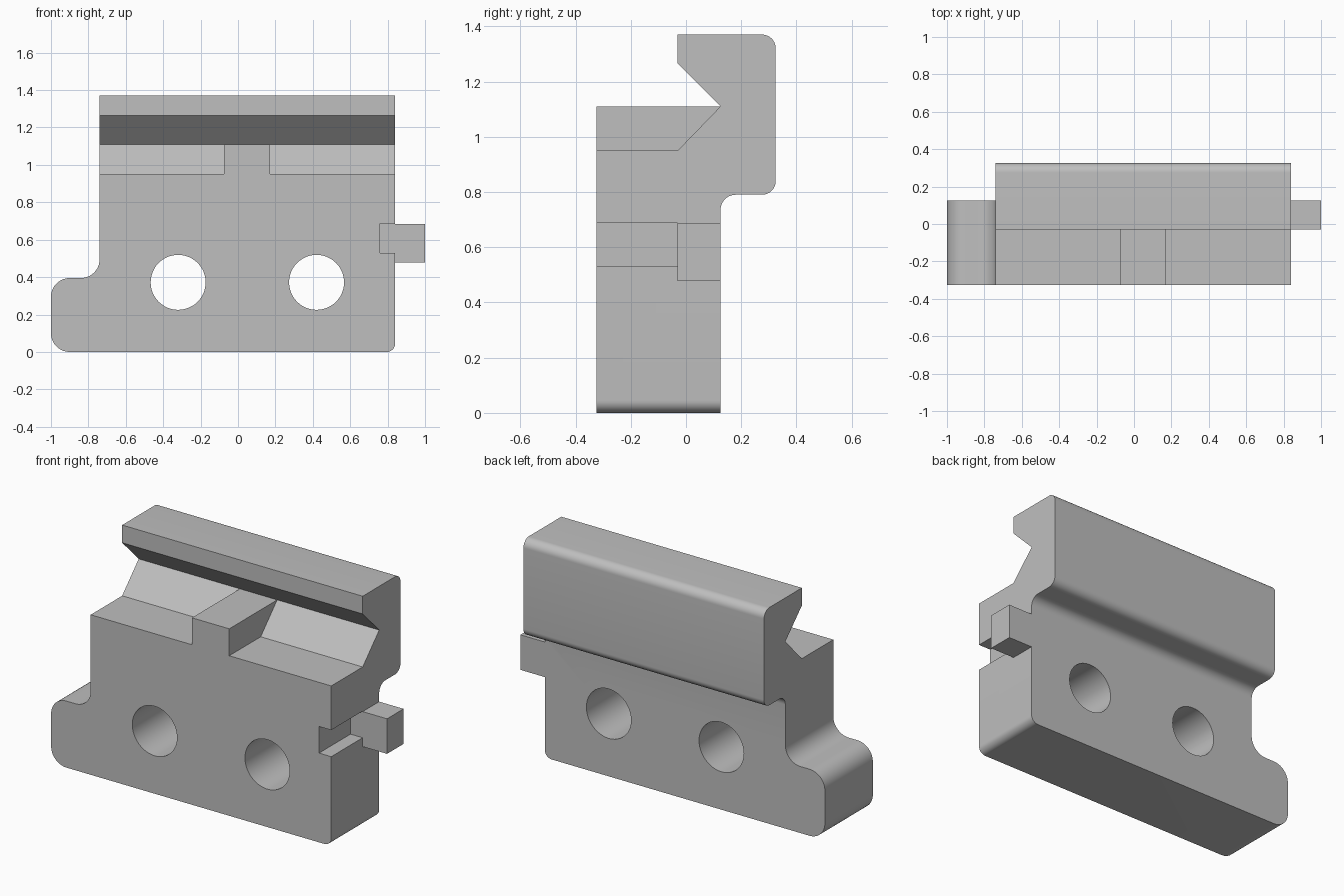
import bpy
import bmesh
import math
from mathutils import Vector

if "Cube" in bpy.data.objects:
    bpy.data.objects.remove(bpy.data.objects["Cube"], do_unlink=True)

# Single material
grey = bpy.data.materials.new("light grey")
grey.use_nodes = True
colour = (0.52, 0.52, 0.52, 1)
grey.diffuse_color = colour
grey.node_tree.nodes["Principled BSDF"].inputs["Base Color"].default_value = colour


def rounded(corners, steps=10):
    """Outline from (a, b) or (a, b, radius) right-angled corners."""
    out = []
    for i, c in enumerate(corners):
        p = Vector(c[:2])
        if len(c) == 2:
            out.append(p)
            continue
        u = (Vector(corners[i - 1][:2]) - p).normalized() * c[2]
        v = (Vector(corners[(i + 1) % len(corners)][:2]) - p).normalized() * c[2]
        for k in range(steps + 1):
            t = math.pi / 2 * k / steps
            out.append(p + u * (1 - math.sin(t)) + v * (1 - math.cos(t)))
    return out


def prism(name, outline, axis, low, high):
    """Extrude an outline along x (outline in y, z) or y (outline in x, z)."""
    bm = bmesh.new()
    place = (lambda p: (low, p.x, p.y)) if axis == "x" else (lambda p: (p.x, low, p.y))
    face = bm.faces.new([bm.verts.new(place(p)) for p in outline])
    moved = bmesh.ops.extrude_face_region(bm, geom=[face])["geom"]
    shift = Vector((high - low, 0, 0)) if axis == "x" else Vector((0, high - low, 0))
    bmesh.ops.translate(bm, vec=shift,
                        verts=[g for g in moved if isinstance(g, bmesh.types.BMVert)])
    bmesh.ops.recalc_face_normals(bm, faces=bm.faces)
    mesh = bpy.data.meshes.new(name)
    bm.to_mesh(mesh)
    bm.free()
    mesh.materials.append(grey)
    ob = bpy.data.objects.new(name, mesh)
    bpy.context.collection.objects.link(ob)
    return ob


def combine(target, other, operation):
    mod = target.modifiers.new(operation, "BOOLEAN")
    mod.operation = operation
    mod.solver = "EXACT"
    mod.object = other
    bpy.context.view_layer.objects.active = target
    bpy.ops.object.modifier_apply(modifier=mod.name)
    bpy.data.objects.remove(other, do_unlink=True)


def rect(a0, b0, a1, b1):
    return rounded([(a0, b0), (a1, b0), (a1, b1), (a0, b1)])


# Body: side profile with hooked rear jaw, trimmed by the front outline
side = rounded([(-0.325, 0), (0.125, 0), (0.125, 0.79, 0.055), (0.325, 0.79, 0.05),
                (0.325, 1.37, 0.05), (-0.03, 1.37), (-0.03, 1.265),
                (0.125, 1.11), (-0.325, 1.11)])
body = prism("clamp_body", side, "x", -1.2, 1.2)
front = rounded([(-1, 0, 0.1), (0.84, 0, 0.045), (0.84, 1.5), (-0.74, 1.5),
                 (-0.74, 0.395, 0.1), (-1, 0.395, 0.1)])
combine(body, prism("front_outline", front, "y", -0.6, 0.6), "INTERSECT")

# Sloped recesses either side of the central rib
recess = rounded([(-0.5, 0.95), (-0.03, 0.95), (0.125, 1.11), (-0.1, 1.15), (-0.5, 1.15)])
for low, high in ((-1.1, -0.075), (0.17, 1.1)):
    combine(body, prism("recess_cutter", recess, "x", low, high), "DIFFERENCE")

# Two through holes
for x in (-0.32, 0.42):
    circle = [Vector((x + 0.147 * math.cos(math.tau * k / 48),
                      0.372 + 0.147 * math.sin(math.tau * k / 48))) for k in range(48)]
    combine(body, prism("hole_cutter", circle, "y", -0.6, 0.6), "DIFFERENCE")

# Side slot and locating tab
combine(body, prism("slot_cutter", rect(0.76, 0.53, 1.1, 0.688), "y", -0.6, -0.03), "DIFFERENCE")
combine(body, prism("side_tab", rect(0.82, 0.477, 1.0, 0.685), "y", -0.03, 0.125), "UNION")

bpy.ops.object.select_all(action="DESELECT")
body.select_set(True)
bpy.context.view_layer.objects.active = body
bpy.ops.object.shade_smooth_by_angle(angle=math.radians(30))
